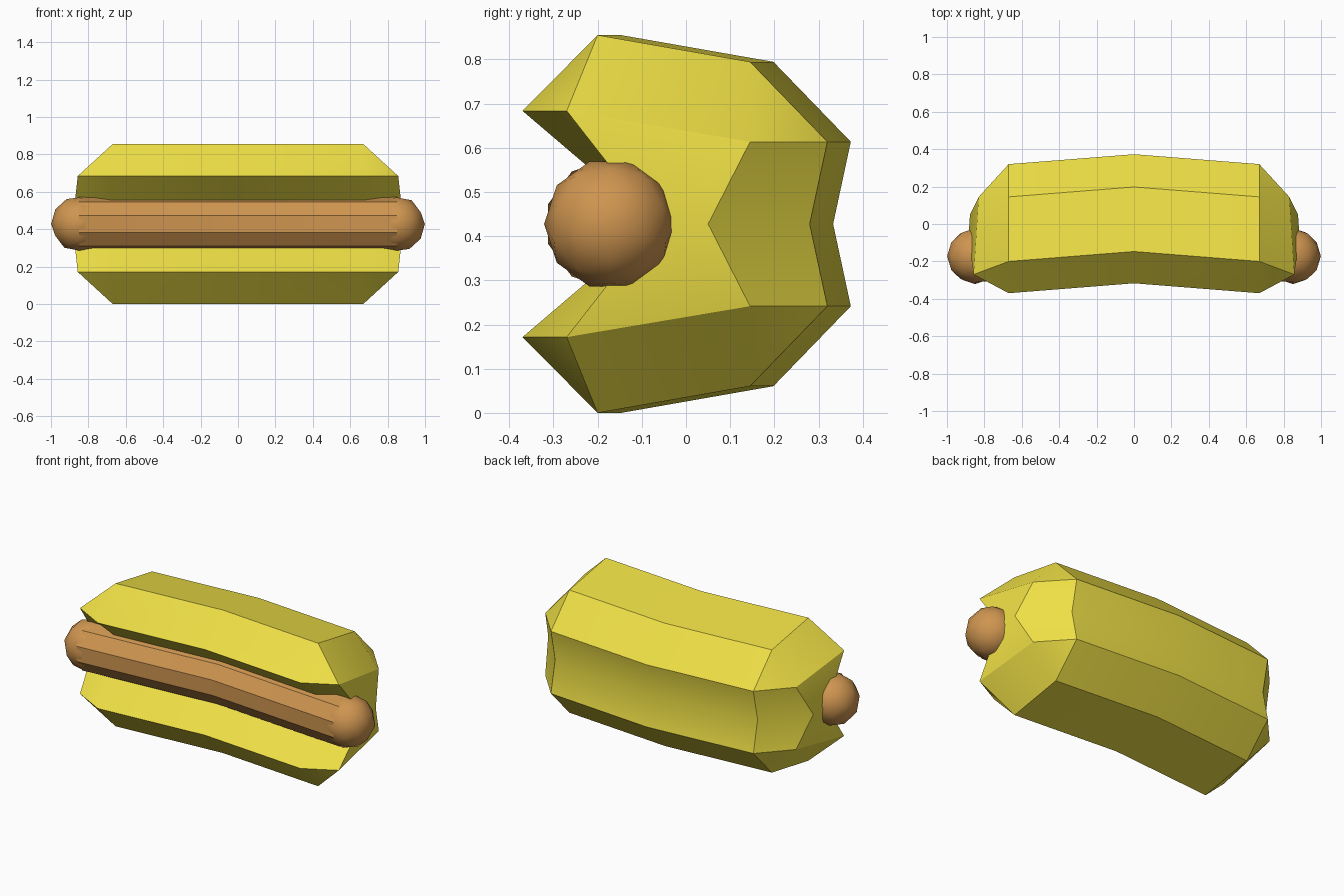
import bpy, bmesh, math
from mathutils import Matrix

if "Cube" in bpy.data.objects:
    bpy.data.objects.remove(bpy.data.objects["Cube"])

MID = 0.4275   # height of the symmetry plane
BEND = 0.053   # how far the middle sits behind the ends


def finish(bm, name, color, angle):
    bmesh.ops.remove_doubles(bm, verts=bm.verts, dist=1e-4)
    bmesh.ops.recalc_face_normals(bm, faces=bm.faces)
    mesh = bpy.data.meshes.new(name)
    bm.to_mesh(mesh)
    bm.free()
    obj = bpy.data.objects.new(name, mesh)
    bpy.context.collection.objects.link(obj)
    mat = bpy.data.materials.new(name + "_material")
    mat.diffuse_color = (*color, 1)
    mat.use_nodes = True
    mat.node_tree.nodes["Principled BSDF"].inputs["Base Color"].default_value = mat.diffuse_color
    mesh.materials.append(mat)
    bpy.ops.object.select_all(action='DESELECT')
    obj.select_set(True)
    bpy.context.view_layer.objects.active = obj
    bpy.ops.object.shade_smooth_by_angle(angle=math.radians(angle))
    return obj


def bridge(bm, a, b):
    n = len(a)
    for i in range(n):
        j = (i + 1) % n
        # skip repeated corners so tapered ends become triangles
        quad = list(dict.fromkeys([a[i], a[j], b[j], b[i]]))
        if len(quad) > 2:
            bm.faces.new(quad)


# Bun: C-shaped section swept along x, tapering to a smaller ring at each end
half = [(-0.07, 0.0), (-0.37, 0.256), (-0.2, 0.4275),
        (0.145, 0.367), (0.32, 0.186), (0.28, 0.0)]
section = half + [(y, -h) for y, h in half[4:0:-1]]
# end corners as (x, y, height); which corner each section point runs to
ends = [(0.885, -0.07, 0), (0.857, -0.27, 0.256), (0.83, 0.145, 0.186),
        (0.877, 0.05, 0), (0.83, 0.145, -0.186), (0.857, -0.27, -0.256)]
to_end = [0, 1, 1, 2, 2, 3, 4, 4, 5, 5]

bm = bmesh.new()
rings = [[bm.verts.new((x, y + dy, MID + h)) for y, h in section]
         for x, dy in ((-0.67, 0), (0, BEND), (0.67, 0))]
bridge(bm, rings[0], rings[1])
bridge(bm, rings[1], rings[2])
for side, ring in ((-1, rings[0]), (1, rings[2])):
    cap = [bm.verts.new((side * x, y, MID + h)) for x, y, h in ends]
    bridge(bm, ring, [cap[i] for i in to_end])
    bm.faces.new([cap[i] for i in (0, 1, 2, 3)])
    bm.faces.new([cap[i] for i in (0, 3, 4, 5)])
finish(bm, "bun", (0.86, 0.74, 0.06), 32)

# Sausage: bent ten-sided tube with rounded ends
R, SX, SY = 0.147, 0.85, -0.172
bm = bmesh.new()
tube = []
for x, y in ((-SX, SY), (0, SY + 0.067), (SX, SY)):
    tube.append([bm.verts.new((x, y + R * math.cos(a), MID + R * math.sin(a)))
                 for a in (math.radians(18 + 36 * i) for i in range(10))])
bridge(bm, tube[0], tube[1])
bridge(bm, tube[1], tube[2])
for side in (-1, 1):
    place = (Matrix.Translation((side * SX, SY, MID))
             @ Matrix.Rotation(side * math.pi / 2, 4, 'Y'))
    bmesh.ops.create_icosphere(bm, subdivisions=2, radius=0.149, matrix=place)
finish(bm, "sausage", (0.62, 0.3, 0.08), 32)
